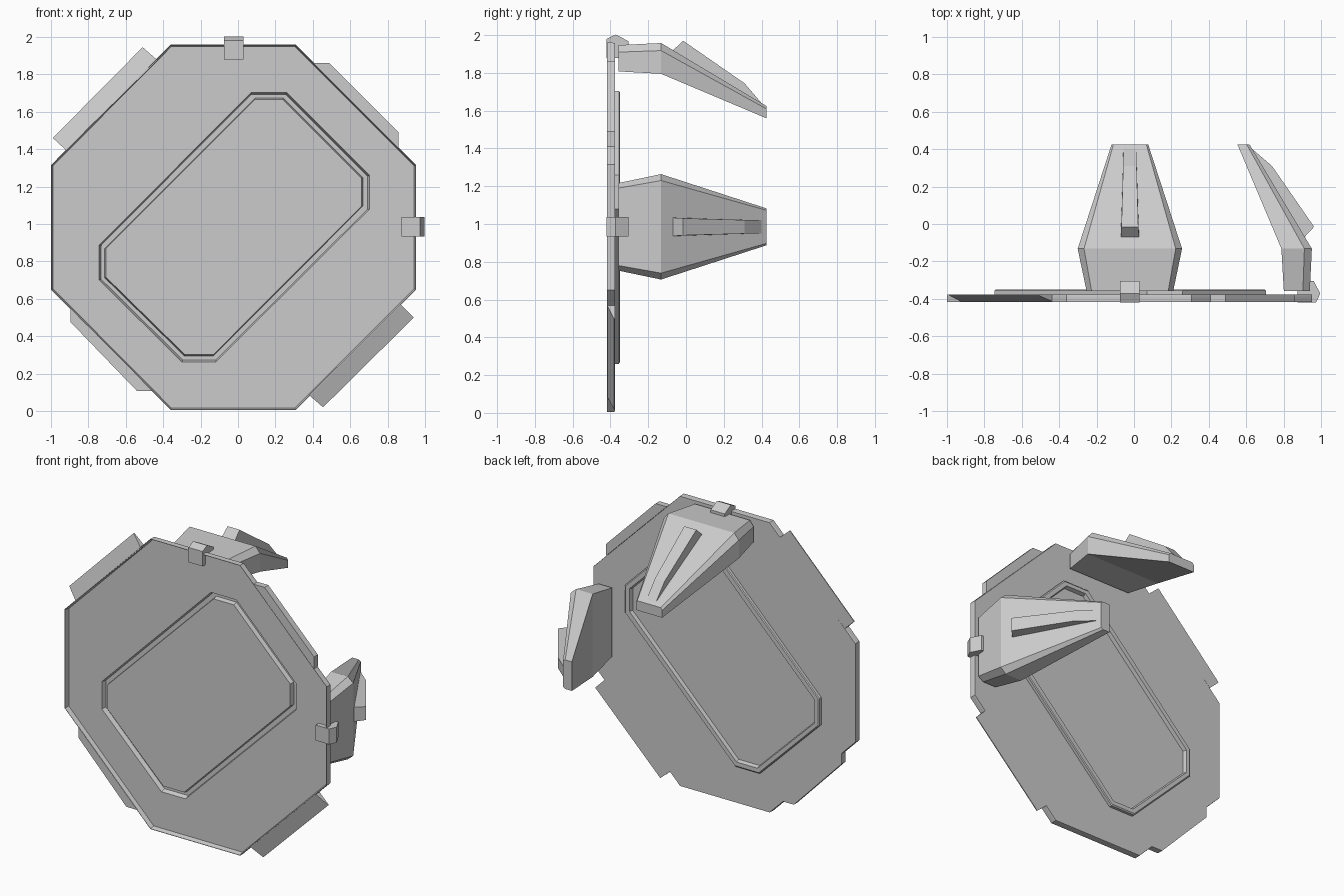
import bpy, bmesh
from mathutils import Vector

if "Cube" in bpy.data.objects:
    bpy.data.objects.remove(bpy.data.objects["Cube"])

CX, CZ = -0.022, 0.985          # centre of the plate in x and z


def finish(name, bm):
    bmesh.ops.recalc_face_normals(bm, faces=bm.faces)
    me = bpy.data.meshes.new(name)
    bm.to_mesh(me)
    bm.free()
    ob = bpy.data.objects.new(name, me)
    bpy.context.collection.objects.link(ob)
    return ob


def loft(name, rings, turn=False):
    """Skin equal-length rings of (x, y, z) points and cap both ends."""
    bm = bmesh.new()

    def place(p):
        x, y, z = p
        if turn:                # quarter turn about the plate centre, top -> right
            x, z = CX + (z - CZ), CZ - (x - CX)
        return bm.verts.new((x, y, z))

    vs = [[place(p) for p in r] for r in rings]
    n = len(vs[0])
    for a, b in zip(vs, vs[1:]):
        for i in range(n):
            j = (i + 1) % n
            bm.faces.new((a[i], a[j], b[j], b[i]))
    bm.faces.new(vs[0])
    bm.faces.new(vs[-1])
    return finish(name, bm)


def ring(pts, y):
    return [(x, y, z) for x, z in pts]


def shrink(pts, d):
    cx = sum(p[0] for p in pts) / len(pts)
    cz = sum(p[1] for p in pts) / len(pts)
    out = []
    for x, z in pts:
        v = Vector((x - cx, z - cz))
        v -= v.normalized() * d
        out.append((cx + v.x, cz + v.y))
    return out


# Thin octagonal plate with a forward rim; the panel outline is a groove in front, a ridge behind
octagon = [(-0.36, 1.96), (0.308, 1.96), (0.953, 1.315), (0.953, 0.65),
           (0.308, 0.005), (-0.36, 0.005), (-1.0, 0.65), (-1.0, 1.315)]
outer = [(0.07, 1.705), (0.26, 1.705), (0.705, 1.26), (0.705, 1.08),
         (-0.12, 0.26), (-0.30, 0.26), (-0.745, 0.70), (-0.745, 0.885)]
inner = [(0.09, 1.665), (0.24, 1.665), (0.66, 1.245), (0.66, 1.095),
         (-0.13, 0.303), (-0.285, 0.303), (-0.705, 0.715), (-0.705, 0.87)]
loft("plate", [
    ring(inner, -0.388), ring(shrink(inner, -0.008), -0.36),
    ring(shrink(outer, 0.014), -0.36), ring(shrink(outer, 0.002), -0.388),
    ring(shrink(octagon, 0.012), -0.388), ring(shrink(octagon, 0.003), -0.418),
    ring(octagon, -0.418), ring(octagon, -0.388), ring(shrink(octagon, 0.002), -0.376),
    ring(outer, -0.376), ring(outer, -0.356), ring(shrink(outer, 0.008), -0.35),
    ring(shrink(inner, -0.008), -0.35), ring(inner, -0.376)])


# Edge tabs on the four diagonals: two sloped wedges and two flat lugs
def tab(name, a, b, c, d, y_in, y_out):
    front = [(a[0], y_in, a[1]), (b[0], y_in, b[1]), (c[0], y_out, c[1]), (d[0], y_out, d[1])]
    loft(name, [front, [(x, -0.376, z) for x, _, z in front]])


tab("upper_left_wedge", (-0.43, 1.875), (-0.92, 1.395), (-0.99, 1.46), (-0.51, 1.945), -0.417, -0.382)
tab("lower_right_wedge", (0.38, 0.085), (0.87, 0.57), (0.94, 0.50), (0.455, 0.02), -0.417, -0.382)
tab("upper_right_lug", (0.408, 1.86), (0.858, 1.41), (0.858, 1.49), (0.49, 1.86), -0.417, -0.417)
tab("lower_left_lug", (-0.455, 0.107), (-0.895, 0.55), (-0.895, 0.475), (-0.54, 0.107), -0.417, -0.417)


# Blade, rib and clip: cross-sections run along y, repeated at the top and on the right
def section(y, hw, hw_top, z_bot, z_mid, z_top):
    return [(CX - hw, y, z_bot), (CX - hw, y, z_mid), (CX - hw_top, y, z_top),
            (CX + hw_top, y, z_top), (CX + hw, y, z_mid), (CX + hw, y, z_bot)]


blade = [section(-0.357, 0.232, 0.205, 1.808, 1.91, 1.947),
         section(-0.132, 0.279, 0.245, 1.795, 1.918, 1.958),
         section(0.425, 0.098, 0.088, 1.56, 1.61, 1.625)]


def side_profile(pts):
    """pts are (y, z, half width): left and right copies of a side profile."""
    return [[(CX + s * w, y, z) for y, z, w in pts] for s in (-1, 1)]


rib = side_profile([(-0.09, 1.90, 0.05), (-0.015, 1.97, 0.045), (0.31, 1.745, 0.036),
                    (0.40, 1.64, 0.035), (0.37, 1.63, 0.035)])
clip = side_profile([(-0.42, 1.88, 0.052), (-0.42, 1.98, 0.052), (-0.372, 2.003, 0.052),
                     (-0.305, 1.968, 0.052), (-0.305, 1.88, 0.052)])

for where, turn in (("top", False), ("right", True)):
    loft(where + "_blade", blade, turn)
    loft(where + "_rib", rib, turn)
    loft(where + "_clip", clip, turn)
